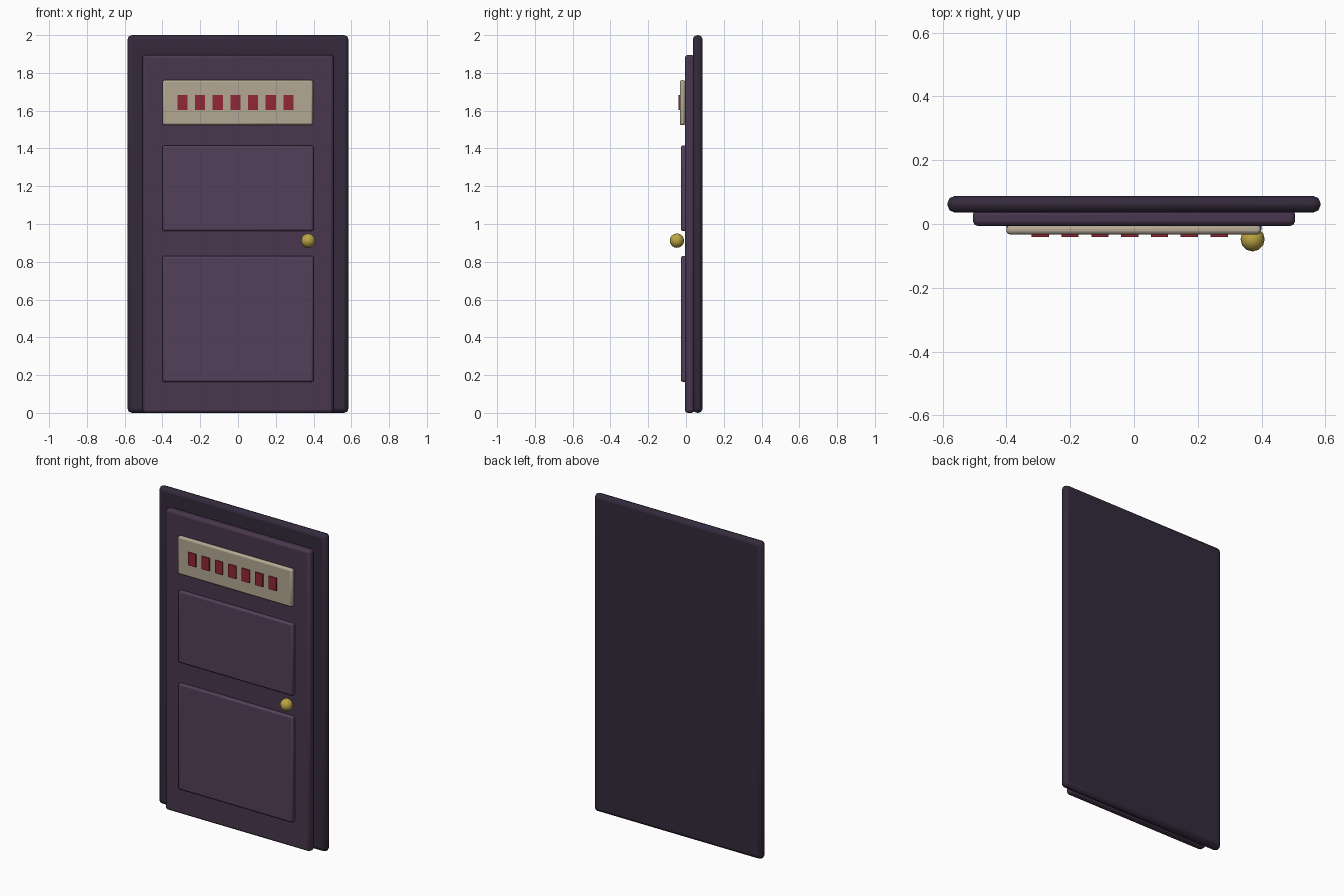
import bpy

if "Cube" in bpy.data.objects:
    bpy.data.objects.remove(bpy.data.objects["Cube"])


def material(name, rgb):
    m = bpy.data.materials.new(name)
    m.diffuse_color = (*rgb, 1)
    m.use_nodes = True
    m.node_tree.nodes["Principled BSDF"].inputs["Base Color"].default_value = m.diffuse_color
    return m


def finish(obj, name, mat):
    obj.name = name
    obj.data.materials.append(mat)


def slab(name, x, y, z, mat, bevel=0.0, segments=2):
    """Box given by (min, max) ranges, with rounded edges."""
    spans = (x, y, z)
    bpy.ops.mesh.primitive_cube_add(size=1, location=[(a + b) / 2 for a, b in spans])
    obj = bpy.context.object
    obj.scale = [b - a for a, b in spans]
    bpy.ops.object.transform_apply(location=False, rotation=False, scale=True)
    finish(obj, name, mat)
    if bevel:
        mod = obj.modifiers.new("rounded_edges", 'BEVEL')
        mod.width = bevel
        mod.segments = segments
    bpy.ops.object.shade_smooth_by_angle()
    return obj


frame_mat = material("dark_frame", (0.033, 0.023, 0.045))
door_mat = material("door_purple", (0.065, 0.038, 0.075))
panel_mat = material("panel_purple", (0.085, 0.05, 0.1))
sign_mat = material("cream", (0.45, 0.39, 0.29))
red_mat = material("red", (0.28, 0.02, 0.035))
brass_mat = material("brass", (0.5, 0.37, 0.06))

# Backing frame and door leaf
slab("door_frame", (-0.585, 0.585), (0.036, 0.088), (0, 2), frame_mat, 0.023)
slab("door_leaf", (-0.505, 0.505), (-0.006, 0.045), (0, 1.895), door_mat, 0.015)

# Raised panels
for name, z in (("lower_panel", (0.164, 0.831)), ("upper_panel", (0.963, 1.416))):
    slab(name, (-0.4, 0.4), (-0.027, 0.005), z, panel_mat, 0.01)

# Sign plate with a row of red blocks
slab("sign_plate", (-0.4, 0.398), (-0.033, -0.004), (1.523, 1.762), sign_mat, 0.011)
for i in range(7):
    cx = -0.294 + i * 0.0935
    slab(f"sign_block_{i + 1}", (cx - 0.027, cx + 0.027), (-0.04, -0.025), (1.603, 1.684), red_mat)

# Door knob
bpy.ops.mesh.primitive_uv_sphere_add(segments=12, ring_count=8, radius=0.038,
                                     location=(0.372, -0.048, 0.912))
finish(bpy.context.object, "door_knob", brass_mat)
bpy.ops.object.shade_smooth()
